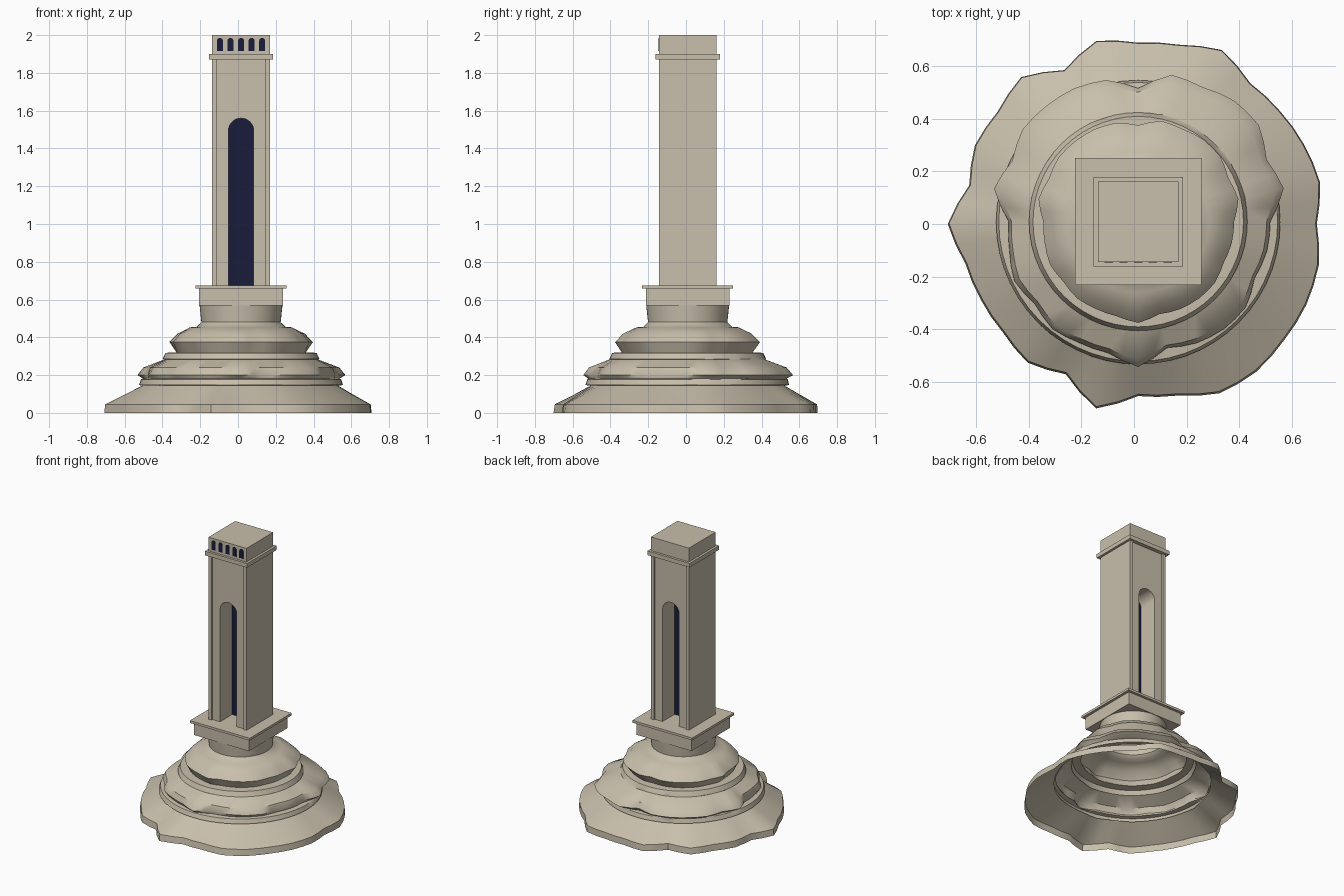
import bpy, bmesh
from math import sin, cos, pi, radians

if "Cube" in bpy.data.objects:
    bpy.data.objects.remove(bpy.data.objects["Cube"])

CX, CY = 0.016, 0.009   # tower axis


def material(name, rgb):
    m = bpy.data.materials.new(name)
    m.diffuse_color = (*rgb, 1)
    m.use_nodes = True
    m.node_tree.nodes["Principled BSDF"].inputs["Base Color"].default_value = m.diffuse_color
    return m


STONE = material("stone", (0.58, 0.52, 0.41))
NAVY = material("navy", (0.01, 0.012, 0.045))


def finish(name, bm, mat):
    bmesh.ops.recalc_face_normals(bm, faces=bm.faces)
    me = bpy.data.meshes.new(name)
    bm.to_mesh(me)
    bm.free()
    me.materials.append(mat)
    ob = bpy.data.objects.new(name, me)
    bpy.context.collection.objects.link(ob)
    return ob


def prism(name, outline, y0, y1, mat=STONE):
    """Extrude an x-z outline (relative to the tower axis) along y."""
    bm = bmesh.new()
    face = bm.faces.new([bm.verts.new((CX + x, CY + y0, z)) for x, z in outline])
    ext = bmesh.ops.extrude_face_region(bm, geom=[face])
    verts = [g for g in ext["geom"] if isinstance(g, bmesh.types.BMVert)]
    bmesh.ops.translate(bm, verts=verts, vec=(0, y1 - y0, 0))
    return finish(name, bm, mat)


def box(name, x0, x1, y0, y1, z0, z1):
    return prism(name, [(x0, z0), (x1, z0), (x1, z1), (x0, z1)], y0, y1)


def arch(x, r, z0, top, n=16):
    """Round-headed opening outline, left foot to right foot."""
    pts = [(x + r * cos(pi - pi * i / n), top - r + r * sin(pi * i / n)) for i in range(n + 1)]
    return [(x - r, z0)] + pts + [(x + r, z0)]


# Rocky base: one open-bottomed sheet lofted through uneven and round rings
SHORE = [.68, .71, .70, .69, .685, .735, .70, .69, .715, .65, .715, .685, .69, .66,
         .725, .675, .665, .66, .675, .635, .72, .655, .67, .715, .72, .71, .71, .705]
LEDGE = [.50, .565, .54, .585, .585, .565, .57, .505, .55, .56, .56, .56, .53, .56,
         .49, .50, .52, .50, .52, .51, .51, .55, .49, .51, .52, .52, .49, .50]
# z, mean radius, unevenness, pattern
RINGS = [(0, .69, 1, SHORE), (.045, .685, 1, SHORE), (.10, .59, .55, SHORE), (.145, .515, .2, SHORE),
         (.147, .54, 0, LEDGE), (.178, .53, 0, LEDGE),
         (.182, .515, .6, LEDGE), (.20, .533, 1, LEDGE), (.24, .51, .7, LEDGE), (.283, .41, .2, LEDGE),
         (.285, .415, 0, LEDGE), (.318, .40, 0, LEDGE),
         (.32, .345, .2, LEDGE), (.375, .377, .4, LEDGE), (.42, .335, .3, LEDGE), (.453, .27, 0, LEDGE),
         (.456, .235, 0, LEDGE), (.48, .21, 0, LEDGE), (.575, .22, 0, LEDGE)]
SEG = 56
bm = bmesh.new()
loops = []
for z, mean, amp, pat in RINGS:
    avg = sum(pat) / 28
    ring = []
    for i in range(SEG):
        p = (pat[i // 2] + pat[(i + 1) // 2 % 28]) / 2
        r = mean + amp * (p - avg)
        a = 2 * pi * i / SEG
        ring.append(bm.verts.new((CX + r * cos(a), CY * min(1, z * 5) + r * sin(a), z)))
    loops.append(ring)
for lo, hi in zip(loops, loops[1:]):
    for i in range(SEG):
        j = (i + 1) % SEG
        bm.faces.new((lo[i], lo[j], hi[j], hi[i]))
rock = finish("rocky_base", bm, STONE)
bpy.context.view_layer.objects.active = rock
rock.select_set(True)
bpy.ops.object.shade_smooth_by_angle(angle=radians(40))

# Square plinth and its cap slab
box("plinth", -.222, .222, -.222, .222, .568, .658)
box("plinth_slab", -.241, .241, -.241, .241, .658, .675)

# Tower: side piers standing proud of a panel pierced by a tall arch
H, P, D = .153, .128, .142
for side, s in (("left", -1), ("right", 1)):
    box(side + "_pier", min(s * P, s * H), max(s * P, s * H), -H, H, .675, 1.87)
opening = arch(0, .067, .675, 1.56, 24)
prism("arched_wall", [(-P, .675)] + opening + [(P, .675), (P, 1.87), (-P, 1.87)], -D, D)
prism("dark_arch_panel", opening, -.004, .004, NAVY)

# Cornice and top block with a row of small windows on the front
box("cornice", -.17, .17, -.17, .17, 1.87, 1.9)
box("top_block", -H, H, -H, H, 1.9, 2.0)
for k in range(-2, 3):
    prism(f"small_window_{k + 3}", arch(k * .056, .016, 1.917, 1.985, 10), -H - .002, -H + .01, NAVY)
